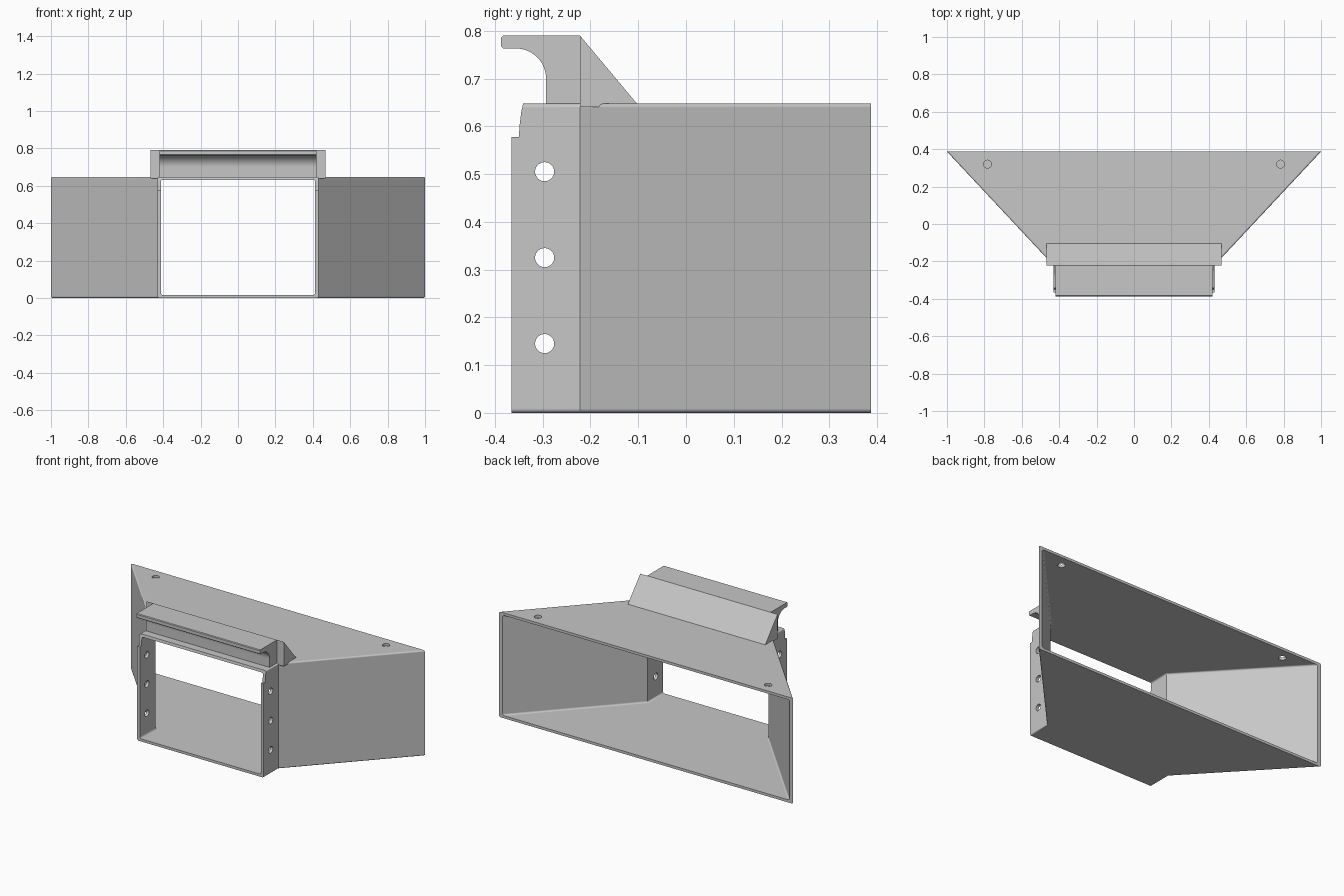
import bpy, bmesh, math
from mathutils import Vector, Matrix

cube = bpy.data.objects.get("Cube")
if cube:
    bpy.data.objects.remove(cube, do_unlink=True)

grey = bpy.data.materials.new("light grey plastic")
grey.use_nodes = True
COLOUR = (0.57, 0.57, 0.57, 1)
grey.diffuse_color = COLOUR
grey.node_tree.nodes["Principled BSDF"].inputs["Base Color"].default_value = COLOUR

TOP, WALL = 0.648, 0.016
NECK_X, NECK_Y, BACK = 0.43, -0.222, 0.387
FRONT = -0.365
SLOPE = (1 - NECK_X) / (BACK - NECK_Y)


def add_object(name, bm):
    bmesh.ops.recalc_face_normals(bm, faces=bm.faces)
    mesh = bpy.data.meshes.new(name)
    bm.to_mesh(mesh)
    bm.free()
    mesh.materials.append(grey)
    obj = bpy.data.objects.new(name, mesh)
    bpy.context.collection.objects.link(obj)
    return obj


def prism(points, sweep):
    """Extrude a closed outline along a vector."""
    bm = bmesh.new()
    face = bm.faces.new([bm.verts.new(p) for p in points])
    moved = bmesh.ops.extrude_face_region(bm, geom=[face], use_keep_orig=True)
    verts = [v for v in moved["geom"] if isinstance(v, bmesh.types.BMVert)]
    bmesh.ops.translate(bm, verts=verts, vec=sweep)
    return bm


def side_prism(name, profile, half_width):
    """Sweep a (y, z) profile across the width."""
    points = [(-half_width, y, z) for y, z in profile]
    return add_object(name, prism(points, (2 * half_width, 0, 0)))


def funnel(name, front, neck, neck_x, back, low, high, radius):
    """Neck that flares to the back, with rounded lengthwise edges."""
    back_x = neck_x + SLOPE * (back - neck)
    right = [(neck_x, front), (neck_x, neck), (back_x, back)]
    plan = right + [(-x, y) for x, y in reversed(right)]
    bm = prism([(x, y, low) for x, y in plan], (0, 0, high - low))
    long_edges = [e for e in bm.edges
                  if abs(e.verts[0].co.z - e.verts[1].co.z) < 1e-5
                  and e.verts[0].co.x * e.verts[1].co.x > 0]
    bmesh.ops.bevel(bm, geom=long_edges, offset=radius, segments=4,
                    profile=0.5, affect='EDGES')
    return add_object(name, bm)


def cylinder(name, centre, radius, depth, rotation):
    bm = bmesh.new()
    bmesh.ops.create_cone(bm, cap_ends=True, segments=32, radius1=radius,
                          radius2=radius, depth=depth,
                          matrix=Matrix.Translation(Vector(centre)) @ rotation)
    return add_object(name, bm)


def cut(target, cutters):
    for cutter in cutters:
        cutter.hide_render = True
        mod = target.modifiers.new("cut", 'BOOLEAN')
        mod.operation, mod.solver, mod.object = 'DIFFERENCE', 'EXACT', cutter
    bpy.context.view_layer.update()
    graph = bpy.context.evaluated_depsgraph_get()
    result = bpy.data.meshes.new_from_object(target.evaluated_get(graph))
    target.modifiers.clear()
    target.data = result
    for cutter in cutters:
        bpy.data.objects.remove(cutter, do_unlink=True)


# Flared duct shell, open at the front and back
duct = funnel("flared_duct", FRONT, NECK_Y, NECK_X, BACK, 0, TOP, 0.009)
cutters = [funnel("duct_cavity", FRONT - 0.1, NECK_Y + 0.007, NECK_X - 0.018,
                  BACK + 0.1, WALL, TOP - WALL, 0.01)]

# Stepped notch at the top of the neck
cutters.append(side_prism("notch_cutter", [
    (-0.5, 0.578), (-0.35, 0.578), (-0.348, 0.606), (-0.345, 0.63),
    (-0.341, TOP), (-0.341, 0.7), (-0.5, 0.7)], 0.6))

# Screw holes through the neck sides and the top plate
across = Matrix.Rotation(math.pi / 2, 4, 'Y')
for z in (0.145, 0.325, 0.505):
    cutters.append(cylinder("side_hole_cutter", (0, -0.296, z), 0.02, 1.2, across))
for x in (-0.783, 0.783):
    cutters.append(cylinder("top_hole_cutter", (x, 0.32, TOP), 0.021, 0.1,
                            Matrix.Identity(4)))
cut(duct, cutters)

# Wedge-shaped brace on the top plate
brace = side_prism("hook_brace", [
    (NECK_Y, 0.64), (NECK_Y, 0.79), (-0.103, TOP), (-0.103, 0.64)], 0.467)

# Hook arm with a concave underside
radius = 0.063
arc = [(-0.356 + radius * math.sin(a), 0.7 + radius * math.cos(a))
       for a in (math.pi / 2 * i / 12 for i in range(13))]
arm = side_prism("hook_arm", [
    (NECK_Y, 0.79), (-0.383, 0.79), (-0.387, 0.786), (-0.387, 0.767),
    (-0.383, 0.763)] + arc + [(-0.293, 0.642), (NECK_Y, 0.642)], 0.42)

# Smooth the rounded edges and keep the corners sharp
for obj in (duct, brace, arm):
    bpy.ops.object.select_all(action='DESELECT')
    obj.select_set(True)
    bpy.context.view_layer.objects.active = obj
    bpy.ops.object.shade_smooth_by_angle(angle=math.radians(30))
    mod = obj.modifiers.new("flat face normals", 'WEIGHTED_NORMAL')
    mod.keep_sharp = True
